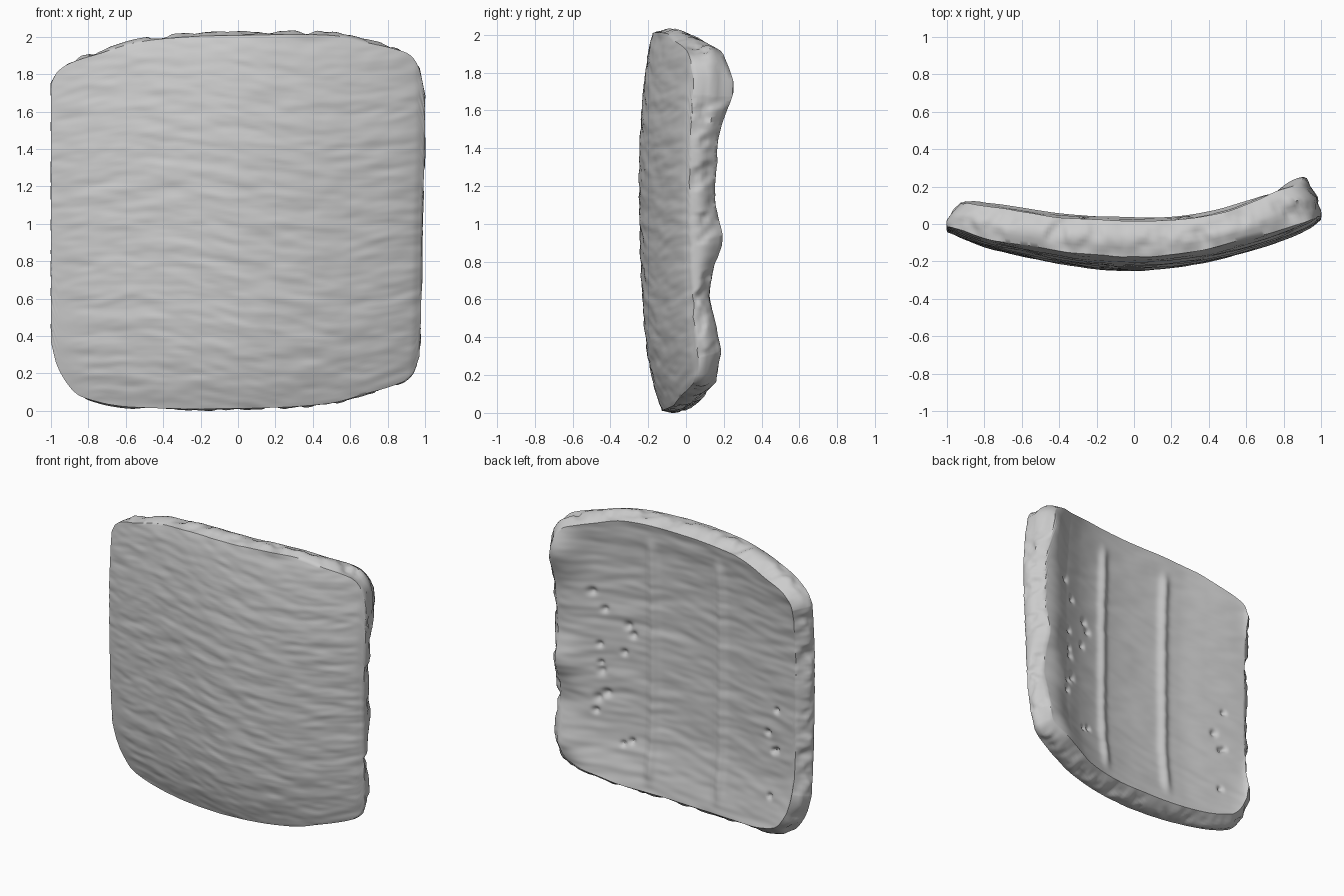
import bpy, bmesh, math, random
from mathutils import Vector, noise

if "Cube" in bpy.data.objects:
    bpy.data.objects.remove(bpy.data.objects["Cube"])

random.seed(4)
N = 150          # grid cells per side
RINGS = 8        # loops across the broken rim


def curve(pts):
    """Smooth interpolation through (position, value) points."""
    def slope(i):
        a, b = pts[max(i - 1, 0)], pts[min(i + 1, len(pts) - 1)]
        return (b[1] - a[1]) / (b[0] - a[0])

    def f(t):
        t = min(max(t, pts[0][0]), pts[-1][0])
        i = 0
        while i < len(pts) - 2 and t > pts[i + 1][0]:
            i += 1
        (x0, y0), (x1, y1) = pts[i], pts[i + 1]
        h = x1 - x0
        s = (t - x0) / h
        return ((2*s**3 - 3*s*s + 1) * y0 + (s**3 - 2*s*s + s) * h * slope(i)
                + (3*s*s - 2*s**3) * y1 + (s**3 - s*s) * h * slope(i + 1))
    return f


def smooth(a, b, t):
    t = min(max((t - a) / (b - a), 0), 1)
    return t * t * (3 - 2 * t)


def fbm(x, y, z=0.0):
    v = Vector((x, y, z))
    return noise.noise(v) + 0.5 * noise.noise(v * 2.1)


# Outline of the slab and its bent profiles
top = curve([(-1, 1.74), (-.97, 1.8), (-.9, 1.85), (-.75, 1.9), (-.55, 1.96), (-.3, 1.99),
             (0, 2), (.5, 2), (.7, 1.96), (.9, 1.91), (.95, 1.87), (.98, 1.8), (1, 1.68)])
bottom = curve([(-1, .36), (-.97, .24), (-.9, .12), (-.83, .065), (-.6, .015), (0, .005),
                (.5, .03), (.7, .08), (.9, .14), (.97, .19), (1, .28)])
right_edge = curve([(0, .95), (.4, .975), (1, .985), (1.5, 1), (2, .99)])
front_bend = curve([(-1, -.04), (-.8, -.12), (-.6, -.17), (-.4, -.21), (-.2, -.238), (0, -.247),
                    (.2, -.232), (.4, -.2), (.6, -.15), (.8, -.085), (.95, -.02), (1, .02)])
front_lean = curve([(0, .12), (.1, .085), (.2, .06), (.4, .03), (.6, .015), (1, 0),
                    (1.4, 0), (1.7, .02), (1.9, .045), (2, .07)])
back_bend = curve([(-.92, .11), (-.8, .095), (-.6, .065), (-.4, .035), (0, .015),
                   (.3, .03), (.5, .07), (.7, .14), (.92, .2)])
right_scallop = curve([(.1, .11), (.2, .15), (.3, .18), (.45, .16), (.6, .12), (.7, .13), (.9, .19),
                       (1.1, .155), (1.3, .16), (1.5, .18), (1.7, .25), (1.9, .2)])

# Small pits scattered in two bands on the hollow side
pits = [(random.choice((.66, .62, .45, -.7, -.74)) + random.uniform(-.04, .04),
         random.uniform(.3, 1.7), random.uniform(.015, .028)) for _ in range(18)]


def outline(u, v):
    z = bottom(u) + v * (top(u) - bottom(u))
    x = u * (right_edge(z) if u > 0 else 1)
    return x, z


def front_point(u, v):
    x, z = outline(u, v)
    wrinkle = fbm(x * 4 + 3, z * 15 + .8 * math.sin(x * 3)) * .0065
    return Vector((x, front_bend(u) + front_lean(z) + wrinkle, z))


def back_point(u, v):
    x, z = outline(u, v)
    x, z = x * .925, 1.0 + (z - 1) * (.98 if z > 1 else .95)
    w = 2 * v - 1
    y = back_bend(x) - .045 * (1 - w ** 4) + .02 * smooth(.5, .1, z)
    # uneven outer edge on the right
    k = smooth(.66, .92, x)
    y = y * (1 - k) + right_scallop(z) * k
    # two upright ridges
    span = smooth(.08, .25, z) * smooth(1.9, 1.75, z)
    for rx in (-.27, .27):
        y += .022 * span * math.exp(-((x - rx) / .035) ** 2)
    y += fbm(x * 3 + 9, z * 11) * .007
    for px, pz, r in pits:
        d = ((x - px) ** 2 + (z - pz) ** 2) / (r * r)
        if d < 9:
            y -= .025 * math.exp(-d)
    return Vector((x, y, z))


bm = bmesh.new()


def sheet(point, flip):
    """One curved face of the slab as a grid."""
    g = [[bm.verts.new(point(2 * i / N - 1, j / N)) for j in range(N + 1)] for i in range(N + 1)]
    for i in range(N):
        for j in range(N):
            q = [g[i][j], g[i + 1][j], g[i + 1][j + 1], g[i][j + 1]]
            bm.faces.new(q[::-1] if flip else q)
    return g


def border(g):
    return ([g[i][0] for i in range(N)] + [g[N][j] for j in range(N)]
            + [g[i][N] for i in range(N, 0, -1)] + [g[0][j] for j in range(N, 0, -1)])


front_edge = border(sheet(front_point, False))
back_edge = border(sheet(back_point, True))

# Broken rim: loops bridging the two faces, bulged and chipped
M = len(front_edge)
loops = [front_edge]
for r in range(1, RINGS):
    t = r / RINGS
    ring = []
    for k in range(M):
        a, b = front_edge[k].co, back_edge[k].co
        tan = front_edge[(k + 3) % M].co - front_edge[k - 3].co
        out = Vector((tan.z, 0, -tan.x)).normalized()
        p = a.lerp(b, t)
        rough = .045 if p.x > .8 else .03
        chip = fbm(p.x * 9, p.z * 9, p.y * 9) * rough
        ring.append(bm.verts.new(p + out * math.sin(math.pi * t) * (.022 + min(chip, .01))))
    loops.append(ring)
loops.append(back_edge)
for la, lb in zip(loops, loops[1:]):
    for k in range(M):
        n = (k + 1) % M
        bm.faces.new((la[k], lb[k], lb[n], la[n]))

bmesh.ops.recalc_face_normals(bm, faces=bm.faces)

# Rest on the ground, centred
for axis in range(3):
    lo = min(v.co[axis] for v in bm.verts)
    hi = max(v.co[axis] for v in bm.verts)
    shift = lo if axis == 2 else (lo + hi) / 2
    for v in bm.verts:
        v.co[axis] -= shift

mesh = bpy.data.meshes.new("curved_slab")
bm.to_mesh(mesh)
bm.free()
slab = bpy.data.objects.new("curved_slab", mesh)
bpy.context.collection.objects.link(slab)
bpy.context.view_layer.objects.active = slab
slab.select_set(True)
bpy.ops.object.shade_smooth_by_angle(angle=math.radians(50))
